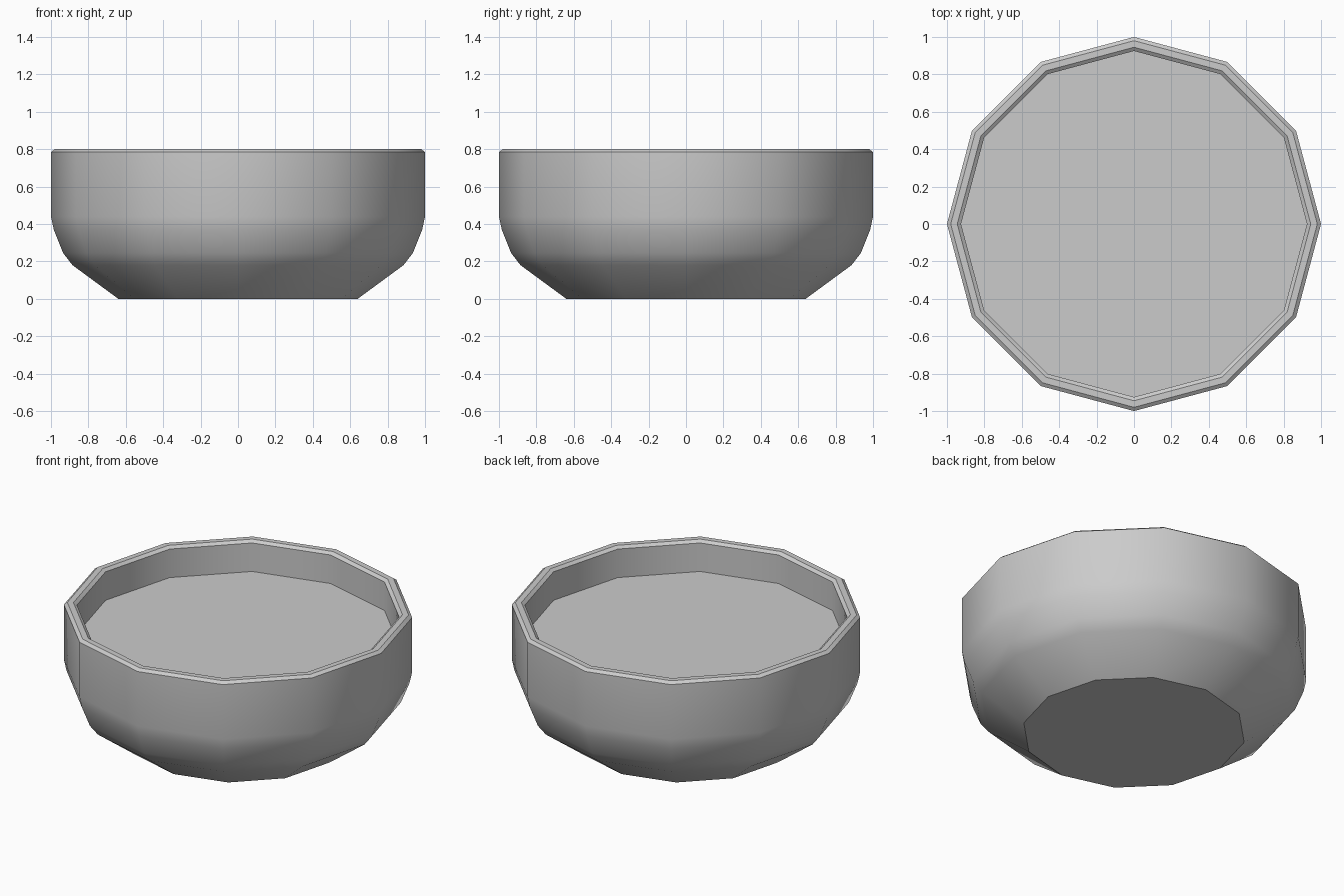
import bpy, bmesh
from math import cos, sin, pi, radians

if "Cube" in bpy.data.objects:
    bpy.data.objects.remove(bpy.data.objects["Cube"])

SIDES = 12


def lathe(name, profile, cap_start=False, cap_end=False):
    """Revolve (radius, z) points into a 12-sided solid, optionally capped."""
    bm = bmesh.new()
    rings = [[bm.verts.new((r * cos(2 * pi * i / SIDES), r * sin(2 * pi * i / SIDES), z))
              for i in range(SIDES)] for r, z in profile]
    for a, b in zip(rings, rings[1:]):
        for i in range(SIDES):
            j = (i + 1) % SIDES
            bm.faces.new((a[i], a[j], b[j], b[i]))
    if cap_start:
        bm.faces.new(rings[0][::-1])
    if cap_end:
        bm.faces.new(rings[-1])
    bmesh.ops.recalc_face_normals(bm, faces=bm.faces[:])
    mesh = bpy.data.meshes.new(name)
    bm.to_mesh(mesh)
    bm.free()
    obj = bpy.data.objects.new(name, mesh)
    bpy.context.collection.objects.link(obj)
    bpy.ops.object.select_all(action='DESELECT')
    obj.select_set(True)
    bpy.context.view_layer.objects.active = obj
    bpy.ops.object.shade_smooth_by_angle(angle=radians(36))
    return obj


# Bowl: base, curved outer wall, bevelled rim, inner wall and raised floor
lathe("bowl", [
    (0.64, 0.0), (0.885, 0.18), (0.935, 0.245), (0.985, 0.37), (1.0, 0.44),
    (1.0, 0.785), (0.98, 0.8), (0.945, 0.8), (0.925, 0.785), (0.925, 0.605),
], cap_start=True, cap_end=True)
